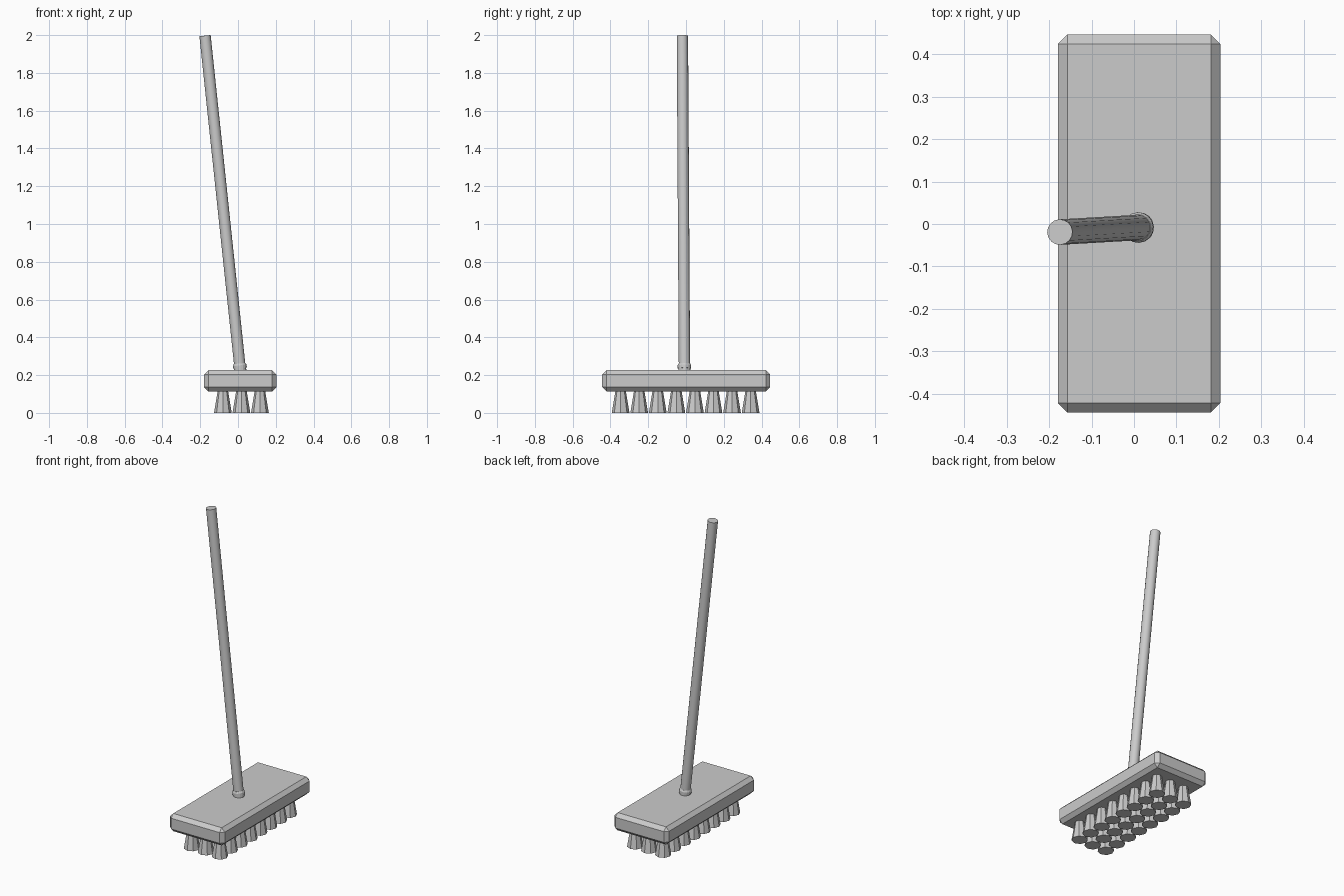
import bpy
import math
from mathutils import Vector

if "Cube" in bpy.data.objects:
    bpy.data.objects.remove(bpy.data.objects["Cube"])


def cone_between(name, a, b, r1, r2, sides):
    a, b = Vector(a), Vector(b)
    d = b - a
    bpy.ops.mesh.primitive_cone_add(vertices=sides, radius1=r1, radius2=r2,
                                    depth=d.length, location=(a + b) / 2)
    ob = bpy.context.object
    ob.name = name
    ob.rotation_euler = d.to_track_quat('Z', 'Y').to_euler()
    return ob


# chamfered brush head
bpy.ops.mesh.primitive_cube_add(size=1, location=(0.012, 0.001, 0.17))
head = bpy.context.object
head.name = "brush_head"
head.scale = (0.382, 0.889, 0.112)
bpy.ops.object.transform_apply(location=False, rotation=False, scale=True)
bevel = head.modifiers.new("chamfer", 'BEVEL')
bevel.width = 0.022
bevel.segments = 1

# bristle tufts, flared towards the floor
for i in range(3):
    for j in range(8):
        x = 0.018 + (i - 1) * 0.098
        y = -0.002 + (j - 3.5) * 0.0983
        cone_between(f"bristle_tuft_{i}_{j}", (x, y, 0), (x, y, 0.12),
                     0.047, 0.027, 8)

# leaning handle
bottom = Vector((0.015, -0.008, 0.2))
top = Vector((-0.1745, -0.019, 1.997))
axis = (top - bottom).normalized()
handle = cone_between("handle", bottom, top, 0.03, 0.03, 16)
bpy.ops.object.shade_smooth_by_angle(angle=math.radians(40))

# socket neck and ring where the handle meets the head
cone_between("socket_neck", bottom, bottom + axis * 0.038, 0.032, 0.032, 16)
cone_between("socket_ring", bottom + axis * 0.036, bottom + axis * 0.052,
             0.036, 0.036, 16)
cone_between("socket_lip", bottom + axis * 0.052, bottom + axis * 0.062,
             0.036, 0.031, 16)
